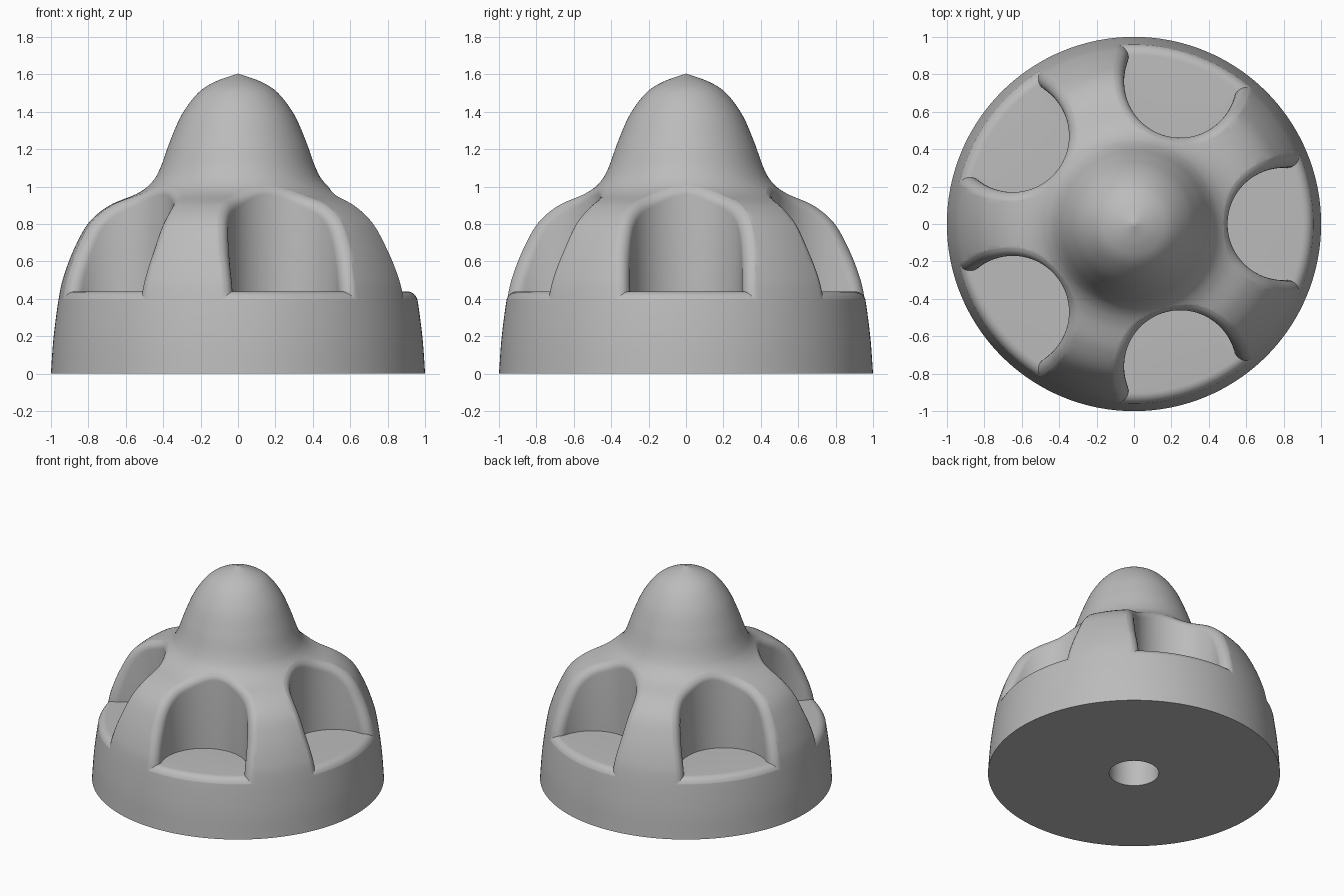
import bpy, bmesh
from math import cos, sin, acos, pi, hypot, radians
from mathutils import Vector, Matrix

if "Cube" in bpy.data.objects:
    bpy.data.objects.remove(bpy.data.objects["Cube"], do_unlink=True)

FLOOR, FILLET = 0.44, 0.06          # pocket floor height, edge rounding radius
CENTRE, RADIUS = 0.80, 0.30         # pocket axis distance and radius
LOW = 0.33                          # lowest point of the pocket opening tool
SEGS = 180

grey = bpy.data.materials.new("light_grey")
grey.use_nodes = True
grey.diffuse_color = (0.5, 0.5, 0.5, 1)
grey.node_tree.nodes["Principled BSDF"].inputs["Base Color"].default_value = (0.5, 0.5, 0.5, 1)

# Outer outline, base to tip, smoothed with a Catmull-Rom curve
KEYS = [(1, 0), (.985, .2), (.955, .42), (.925, .54), (.87, .68), (.795, .81), (.685, .9),
        (.54, .962), (.463, 1.02), (.415, 1.1), (.364, 1.24), (.3, 1.385), (.214, 1.5),
        (.123, 1.56), (0, 1.604)]


def smooth(keys, steps=7):
    k = [Vector(p) for p in keys]
    k = [2 * k[0] - k[1]] + k + [2 * k[-1] - k[-2]]
    out = []
    for a, b, c, d in zip(k, k[1:], k[2:], k[3:]):
        for i in range(steps):
            t = i / steps
            out.append(0.5 * (2 * b + (c - a) * t + (2 * a - 5 * b + 4 * c - d) * t * t
                              + (3 * b - a - 3 * c + d) * t ** 3))
    return out + [k[-2]]


OUTLINE = smooth(KEYS)
NORMALS = []
for i in range(len(OUTLINE)):
    e = OUTLINE[min(i + 1, len(OUTLINE) - 1)] - OUTLINE[max(i - 1, 0)]
    NORMALS.append(Vector((e.y, -e.x)).normalized())


def lookup(value, axis, depth=0.0):
    """Point and normal of the outline, sunk by depth, where one coordinate equals value."""
    pts = [p - n * depth for p, n in zip(OUTLINE, NORMALS)]
    for i in range(len(pts) - 1):
        a, b = pts[i], pts[i + 1]
        if (a[axis] - value) * (b[axis] - value) <= 0 and a[axis] != b[axis]:
            f = (value - a[axis]) / (b[axis] - a[axis])
            return a.lerp(b, f), NORMALS[i].lerp(NORMALS[i + 1], f).normalized()
    return pts[0], NORMALS[0]


def new_object(name, bm):
    bmesh.ops.remove_doubles(bm, verts=bm.verts, dist=1e-5)
    bmesh.ops.recalc_face_normals(bm, faces=bm.faces)
    mesh = bpy.data.meshes.new(name)
    bm.to_mesh(mesh)
    bm.free()
    mesh.materials.append(grey)
    obj = bpy.data.objects.new(name, mesh)
    bpy.context.collection.objects.link(obj)
    return obj


def lathe(name, profile):
    """Closed profile of (radius, z) turned about the z axis."""
    bm = bmesh.new()
    rings = []
    for s in range(SEGS):
        a = 2 * pi * s / SEGS
        rings.append([bm.verts.new((r * cos(a), r * sin(a), z)) for r, z in profile])
    for s in range(SEGS):
        a, b = rings[s], rings[(s + 1) % SEGS]
        for i in range(len(profile)):
            j = (i + 1) % len(profile)
            if profile[i][0] < 1e-6 and profile[j][0] < 1e-6:
                continue
            quad = [a[i], a[j], b[j], b[i]]
            if profile[j][0] < 1e-6:
                quad.pop(2)
            elif profile[i][0] < 1e-6:
                quad.pop(3)
            bm.faces.new(quad)
    # weld the copies that meet on the axis
    return new_object(name, bm)


def wall_point(length, s):
    """Point on the pocket wall, from plain wall (s=0) round to the outer skin (s=1)."""
    arc = RADIUS * pi / 2
    ang = pi - min(length, arc) / RADIUS
    side = Vector((cos(ang), sin(ang)))
    foot = Vector((CENTRE + max(0, length - arc), 0))
    base = foot + side * RADIUS
    _, n = lookup(base.length, 0)
    turn = acos(max(-.9, min(.9, -n.x * side.dot(base.normalized()))))
    grow = FILLET * (1 - cos(s * turn))
    sink = FILLET * (1 - cos((1 - s) * turn)) if s < 1 else -0.003
    p = foot + side * (RADIUS + grow)
    return Vector((p.x, p.y, lookup(p.length, 0, sink)[0].y))


def pocket_loop(s, count=30):
    lo, hi = RADIUS * pi / 2, RADIUS * pi / 2 + 0.2
    for _ in range(22):
        mid = (lo + hi) / 2
        lo, hi = (mid, hi) if wall_point(mid, s).z > LOW else (lo, mid)
    half = [wall_point(lo * sin(pi / 2 * i / count), s) for i in range(count + 1)]
    mirrored = [Vector((p.x, -p.y, p.z)) for p in half[:0:-1]]
    return mirrored + half + [Vector((1.3, 0, LOW))]


def pocket_walls():
    """Five flared pocket tools around the axis."""
    loops = [pocket_loop(i / 7) for i in range(8)]
    loops.insert(0, [Vector((p.x, p.y, LOW - 0.08)) for p in loops[0]])
    bm = bmesh.new()
    for k in range(5):
        turn = Matrix.Rotation(radians(72 * k), 3, 'Z')
        rows = [[bm.verts.new(turn @ p) for p in loop] for loop in loops]
        n = len(rows[0])
        for a, b in zip(rows, rows[1:]):
            for i in range(n):
                j = (i + 1) % n
                # triangles keep the flared skin exact
                bm.faces.new((a[i], a[j], b[j]))
                bm.faces.new((a[i], b[j], b[i]))
        bm.faces.new(rows[0])
        tip = bm.verts.new(turn @ Vector((1.7, 0, 1.4)))
        for i in range(n):
            bm.faces.new((rows[-1][i], rows[-1][(i + 1) % n], tip))
    bmesh.ops.remove_doubles(bm, verts=bm.verts, dist=1e-5)
    bmesh.ops.dissolve_degenerate(bm, edges=bm.edges, dist=1e-6)
    return new_object("pocket_walls", bm)


def combine(target, tool, operation):
    mod = target.modifiers.new("cut", 'BOOLEAN')
    mod.operation, mod.object, mod.solver = operation, tool, 'EXACT'
    bpy.context.view_layer.objects.active = target
    bpy.ops.object.modifier_apply(modifier=mod.name)
    bpy.data.objects.remove(tool, do_unlink=True)


# Body of revolution with a blind bore in the underside
BORE, DEPTH = 0.17, 0.6
body = lathe("domed_knob", [(BORE, 0)] + [tuple(p) for p in OUTLINE] + [(0, DEPTH), (BORE, DEPTH)])

# Space above the pocket floor, with the rounded lip at its rim
_, rim = lookup(FLOOR, 1)
bend = acos(rim.y)
lip = []
for i in range(8):
    z = FLOOR - FILLET * (1 - cos(i / 7 * bend))
    sink = FILLET * (1 - cos((1 - i / 7) * bend)) if i < 7 else -0.003
    lip.append((lookup(z, 1, sink)[0].x, z))
space = lathe("floor_space", [(0.2, FLOOR)] + lip + [(2, lip[-1][1]), (2, 2), (0.2, 2)])

# Cut the five pockets
pockets = pocket_walls()
combine(pockets, space, 'INTERSECT')
combine(body, pockets, 'DIFFERENCE')

bpy.ops.object.select_all(action='DESELECT')
body.select_set(True)
bpy.context.view_layer.objects.active = body
bpy.ops.object.shade_smooth_by_angle(angle=radians(32))
